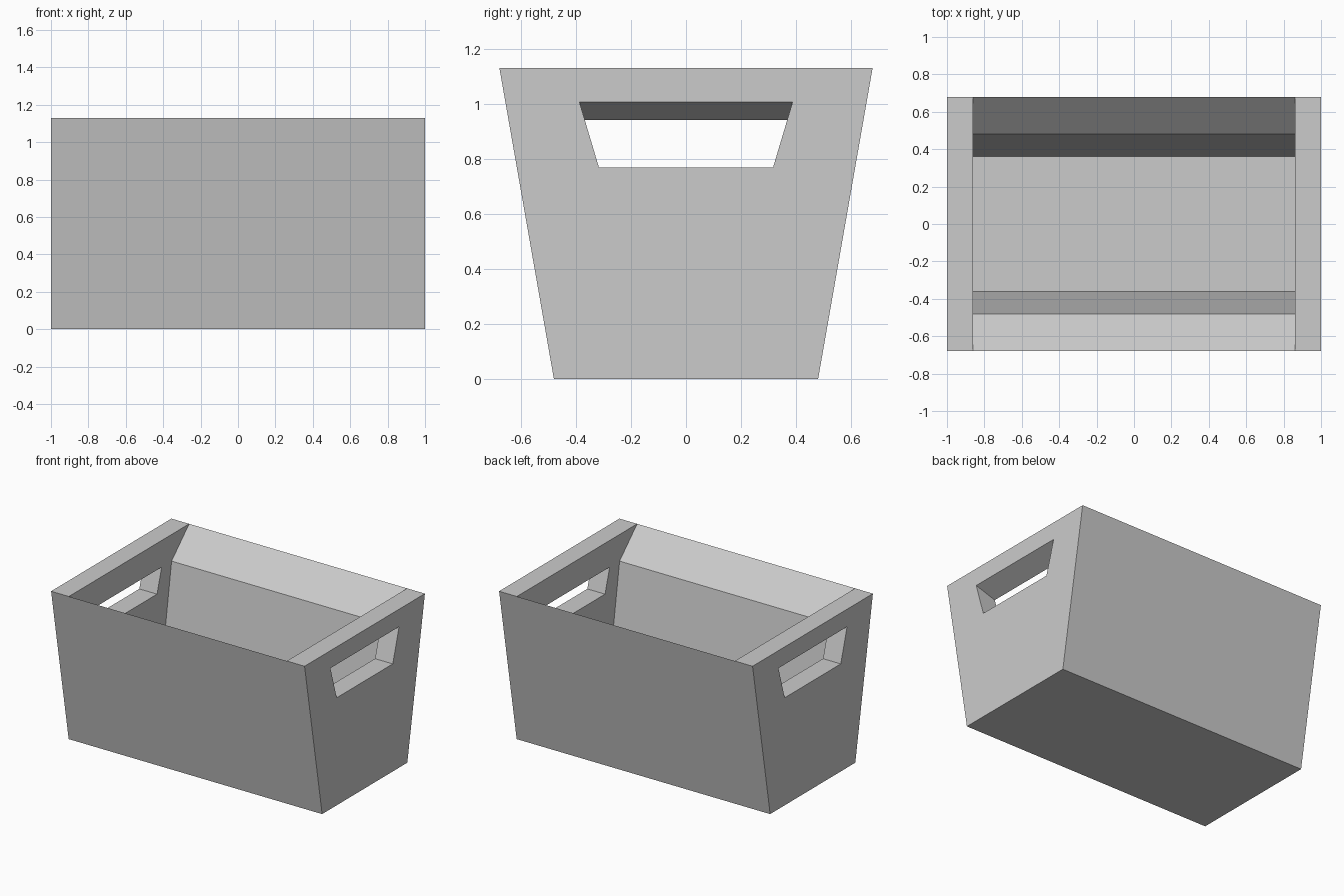
import bpy, bmesh

if "Cube" in bpy.data.objects:
    bpy.data.objects.remove(bpy.data.objects["Cube"])

# Main dimensions
HX, INX = 1.0, 0.86            # outer and inner half length
TOP, FLOOR, BREAK = 1.13, 0.18, 0.94
Y_TOP, Y_BASE, Y_FLOOR = 0.678, 0.48, 0.361

grey = bpy.data.materials.new("light_grey")
grey.diffuse_color = (0.6, 0.6, 0.6, 1)
grey.use_nodes = True
grey.node_tree.nodes["Principled BSDF"].inputs["Base Color"].default_value = grey.diffuse_color

bm = bmesh.new()
cache = {}


def v(x, y, z):
    key = (round(x, 4), round(y, 4), round(z, 4))
    if key not in cache:
        cache[key] = bm.verts.new(key)
    return cache[key]


def face(*points):
    bm.faces.new([v(*p) for p in points])


def at(x, *profile):
    return [(x, y, z) for y, z in profile]


# Bottom and cavity floor
for x, y, z in ((HX, Y_BASE, 0), (INX, Y_FLOOR, FLOOR)):
    face((-x, -y, z), (x, -y, z), (x, y, z), (-x, y, z))

# Long walls: outer side, steep inner side and bevel up to a thin rim
for s in (-1, 1):
    yt, yb, yf = s * Y_TOP, s * Y_BASE, s * Y_FLOOR
    face((-HX, yb, 0), (HX, yb, 0), (HX, yt, TOP), (INX, yt, TOP),
         (-INX, yt, TOP), (-HX, yt, TOP))
    face((-INX, yf, FLOOR), (INX, yf, FLOOR), (INX, yb, BREAK), (-INX, yb, BREAK))
    face((-INX, yb, BREAK), (INX, yb, BREAK), (INX, yt, TOP), (-INX, yt, TOP))

# End walls with a handle opening whose top slopes down inward
for s in (-1, 1):
    xo, xi = s * HX, s * INX
    hole_o = at(xo, (-0.316, 0.767), (0.316, 0.767), (0.387, 1.005), (-0.387, 1.005))
    hole_i = at(xi, (-0.316, 0.767), (0.316, 0.767), (0.368, 0.94), (-0.368, 0.94))
    rim_o = at(xo, (-Y_BASE, 0), (Y_BASE, 0), (Y_TOP, TOP), (-Y_TOP, TOP))
    f0, f1, b1, t1, t0, b0 = at(xi, (-Y_FLOOR, FLOOR), (Y_FLOOR, FLOOR), (Y_BASE, BREAK),
                                (Y_TOP, TOP), (-Y_TOP, TOP), (-Y_BASE, BREAK))
    for i in range(4):
        j = (i + 1) % 4
        face(rim_o[i], rim_o[j], hole_o[j], hole_o[i])
        face(hole_o[i], hole_o[j], hole_i[j], hole_i[i])
    h0, h1, h2, h3 = hole_i
    face(f0, f1, h1, h0)
    face(f1, b1, t1, h2, h1)
    face(t1, t0, h3, h2)
    face(t0, b0, f0, h0, h3)
    face(rim_o[3], rim_o[2], t1, t0)      # flat top of the end wall

bmesh.ops.recalc_face_normals(bm, faces=bm.faces)
mesh = bpy.data.meshes.new("storage_bin")
bm.to_mesh(mesh)
bm.free()
mesh.materials.append(grey)
bpy.context.collection.objects.link(bpy.data.objects.new("storage_bin", mesh))
